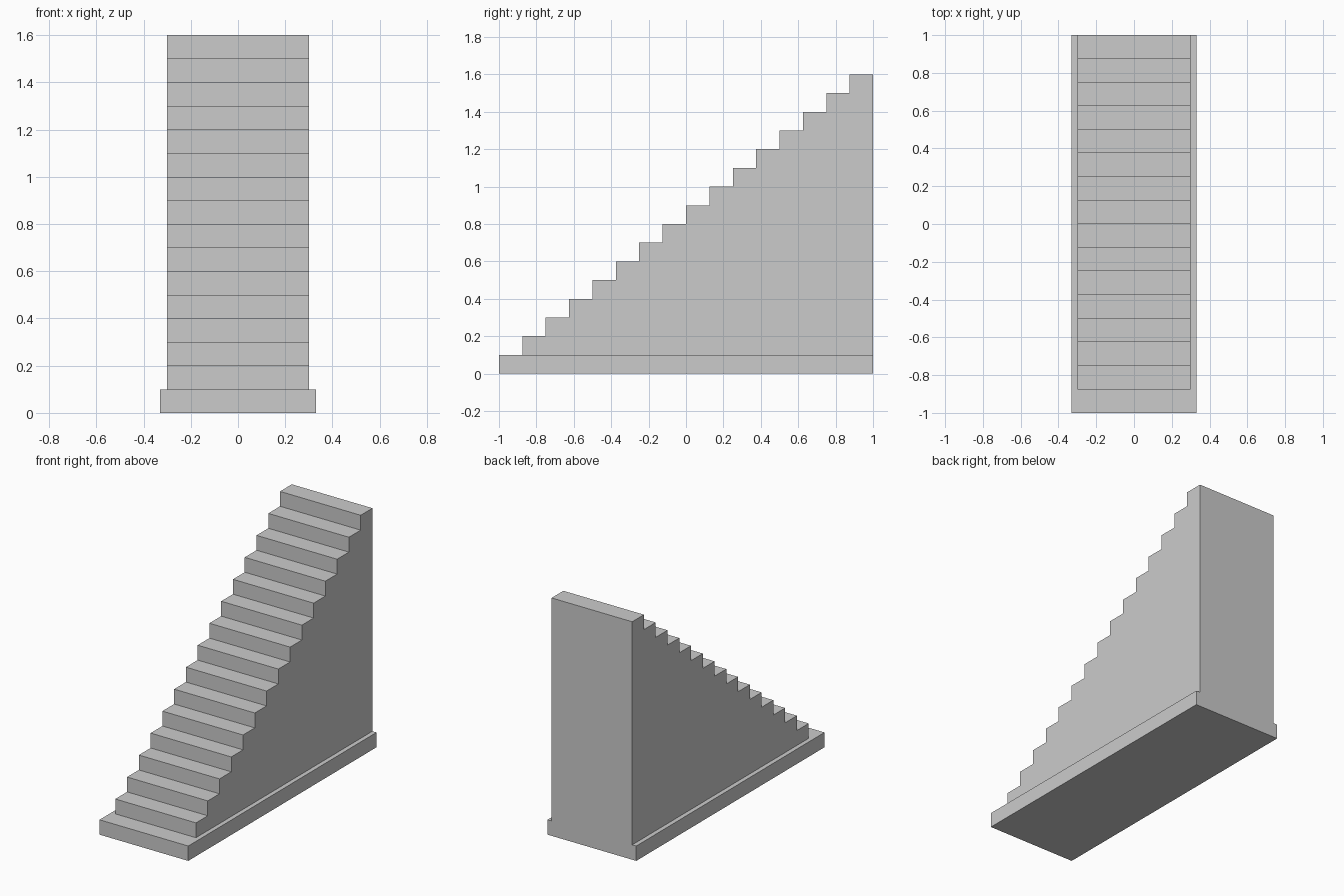
import bpy, bmesh

if "Cube" in bpy.data.objects:
    bpy.data.objects.remove(bpy.data.objects["Cube"])

STEPS = 16
RISE = 0.1
TREAD = 2.0 / STEPS


def extrude_profile(name, profile, half_width):
    """Extrude a closed (y, z) outline symmetrically along x."""
    bm = bmesh.new()
    face = bm.faces.new([bm.verts.new((-half_width, y, z)) for y, z in profile])
    ext = bmesh.ops.extrude_face_region(bm, geom=[face], use_keep_orig=True)
    verts = [g for g in ext["geom"] if isinstance(g, bmesh.types.BMVert)]
    bmesh.ops.translate(bm, verts=verts, vec=(2 * half_width, 0, 0))
    bmesh.ops.recalc_face_normals(bm, faces=bm.faces)
    mesh = bpy.data.meshes.new(name)
    bm.to_mesh(mesh)
    bm.free()
    obj = bpy.data.objects.new(name, mesh)
    bpy.context.collection.objects.link(obj)
    return obj


# Wider base slab, which is also the lowest step
extrude_profile("base_step", [(-1, 0), (1, 0), (1, RISE), (-1, RISE)], 0.33)

# Solid flight of steps standing on the slab
outline = [(1, RISE), (-1 + TREAD, RISE)]
for i in range(1, STEPS):
    top = (i + 1) * RISE
    outline += [(-1 + i * TREAD, top), (-1 + (i + 1) * TREAD, top)]
extrude_profile("stair_flight", outline, 0.30)
